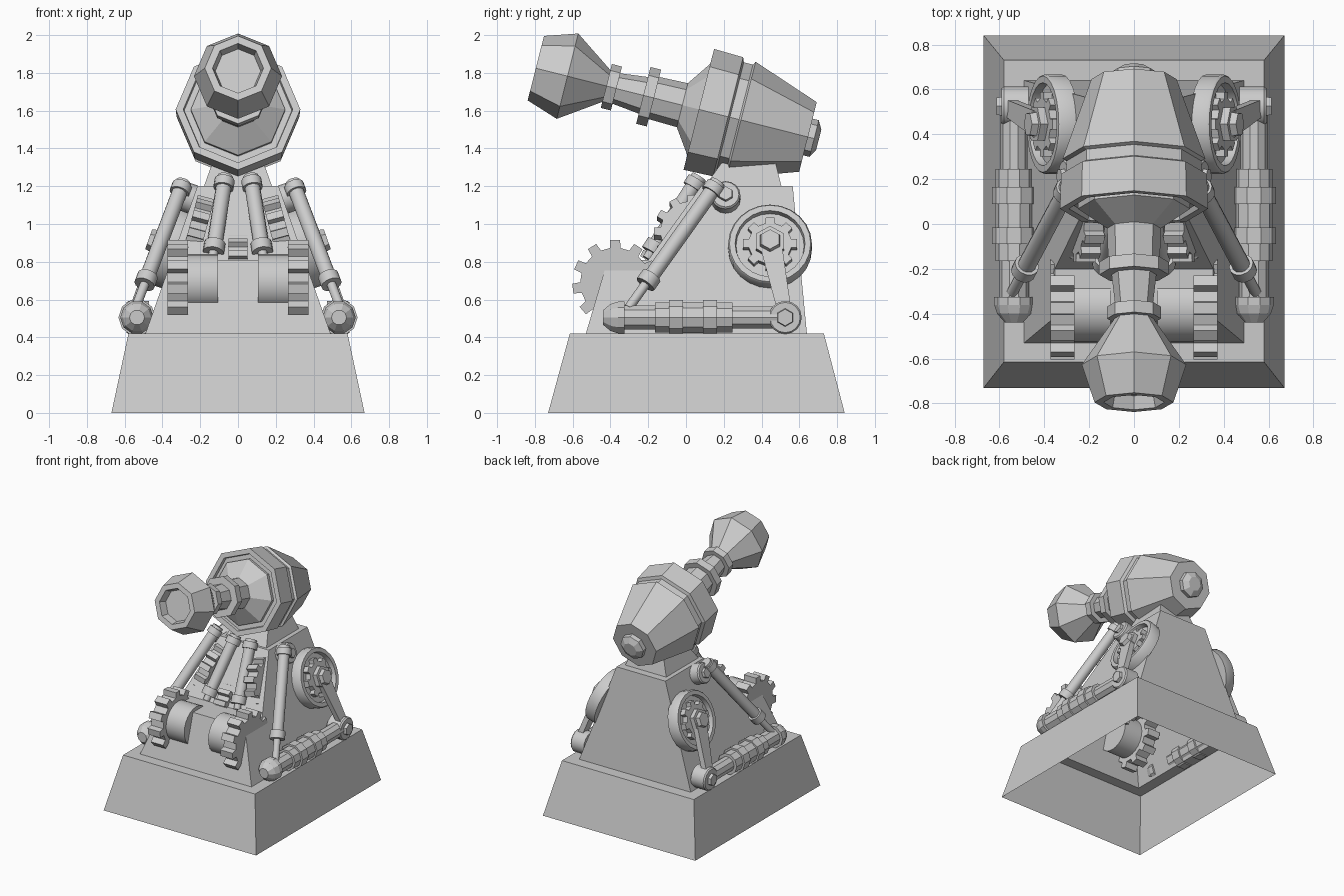
import bpy, bmesh, math
from mathutils import Vector, Matrix

if "Cube" in bpy.data.objects:
    bpy.data.objects.remove(bpy.data.objects["Cube"])

SLOPE = (0.49 - 0.215) / 0.78          # inward lean of the housing sides
TILT = math.atan(SLOPE)


def half_width(z):
    return 0.49 - (z - 0.42) * SLOPE


def finish(name, bm, matrix=None, mirror=False, smooth=False):
    if matrix:
        bm.transform(matrix)
    bmesh.ops.recalc_face_normals(bm, faces=bm.faces[:])
    me = bpy.data.meshes.new(name)
    bm.to_mesh(me)
    bm.free()
    ob = bpy.data.objects.new(name, me)
    bpy.context.collection.objects.link(ob)
    if mirror:
        ob.modifiers.new("mirror", 'MIRROR')
    if smooth:
        bpy.ops.object.select_all(action='DESELECT')
        ob.select_set(True)
        bpy.context.view_layer.objects.active = ob
        bpy.ops.object.shade_smooth_by_angle(angle=math.radians(35))
    return ob


def loft(loops, cap_start=True, cap_end=True):
    bm = bmesh.new()
    rings = [[bm.verts.new(p) for p in loop] for loop in loops]
    n = len(rings[0])
    for a, b in zip(rings, rings[1:]):
        for i in range(n):
            j = (i + 1) % n
            bm.faces.new((a[i], a[j], b[j], b[i]))
    if cap_start:
        bm.faces.new(rings[0])
    if cap_end:
        bm.faces.new(rings[-1])
    return bm


def lathe(profile, n, turn=0.0):
    """profile of (height, radius) around local z"""
    return loft([[(r * math.cos(turn + 2 * math.pi * i / n),
                   r * math.sin(turn + 2 * math.pi * i / n), h) for i in range(n)]
                 for h, r in profile])


def gear(r_out, r_in, teeth, h0, h1):
    pts = []
    for i in range(teeth):
        for f, r in ((-0.27, r_in), (-0.2, r_out), (0.2, r_out), (0.27, r_in)):
            a = 2 * math.pi * (i + f) / teeth
            pts.append((r * math.cos(a), r * math.sin(a)))
    return loft([[(x, y, h) for x, y in pts] for h in (h0, h1)])


def along(a, b):
    """frame at a with local z pointing to b, local x kept near the y-z plane"""
    z = (Vector(b) - Vector(a)).normalized()
    side = Vector((1, 0, 0)) if abs(z.x) < 0.8 else Vector((0, 0, 1))
    y = z.cross(side).normalized()
    x = y.cross(z)
    m = Matrix((x, y, z)).transposed().to_4x4()
    m.translation = Vector(a)
    return m


def side_frame(x, y, z, tilt=TILT):
    """frame on the right side, local z facing outward"""
    return along((x, y, z), (x + math.cos(tilt), y, z + math.sin(tilt)))


def rect(w, y0, y1, z):
    return [(-w, y0, z), (w, y0, z), (w, y1, z), (-w, y1, z)]


# Hollow plinth with a ledge
finish("plinth", loft([rect(0.67, -0.73, 0.84, 0), rect(0.58, -0.615, 0.73, 0.42),
                       rect(0.49, -0.53, 0.64, 0.42)], False, False))

# Stepped housing, open underneath
profile = [(-0.53, 0.42), (-0.415, 0.81), (-0.2, 0.81), (0.08, 1.2), (0.565, 1.2), (0.64, 0.42)]
bm = bmesh.new()
left = [bm.verts.new((-half_width(z), y, z)) for y, z in profile]
right = [bm.verts.new((half_width(z), y, z)) for y, z in profile]
bm.faces.new(left)
bm.faces.new(right)
for i in range(len(profile) - 1):
    bm.faces.new((left[i], left[i + 1], right[i + 1], right[i]))
finish("housing", bm)

# Neck under the barrel
finish("neck", loft([rect(0.18, 0.1, 0.505, 1.2), rect(0.13, 0.2, 0.47, 1.34)]))

# Octagonal barrel turned around a tilted axis
barrel = [(0.06, 0.12), (0.0, 0.135), (0.0, 0.176), (0.173, 0.233), (0.385, 0.087),
          (0.385, 0.12), (0.44, 0.12), (0.44, 0.083), (0.587, 0.1), (0.587, 0.155),
          (0.645, 0.155), (0.645, 0.115), (0.8, 0.12), (0.89, 0.25), (0.915, 0.25), (0.915, 0.285),
          (0.89, 0.29), (0.89, 0.33), (1.05, 0.325), (1.06, 0.3), (1.11, 0.3), (1.12, 0.318),
          (1.486, 0.19)]
axis = along((0, -0.795, 1.825), (0, -0.795 + 0.969, 1.825 - 0.245))
finish("barrel", lathe(barrel, 8), axis)
finish("barrel_rear_knob", lathe([(1.47, 0.1), (1.52, 0.1), (1.545, 0.055)], 8), axis)

# Front drive wheels: toothed wheel and roller
drive = along((0, -0.375, 0.69), (1, -0.375, 0.69))
finish("drive_gear", gear(0.228, 0.185, 11, 0.265, 0.372), drive, True)
finish("drive_roller", lathe([(0.105, 0.15), (0.265, 0.15)], 24), drive, True, True)

# Gears sunk in the sloping front
finish("slope_gear", gear(0.2, 0.165, 12, -0.045, 0.045),
       side_frame(0.22, 0.03, 0.95, math.radians(15)), True)
finish("centre_gear", gear(0.16, 0.13, 11, -0.05, 0.05),
       along((0, -0.09, 0.78), (1, -0.09, 0.78)))


# Struts: collared sleeve with a thin rod at the lower end
def strut(name, top, bottom, rod):
    length = (Vector(bottom) - Vector(top)).length
    prof = [(0, 0.042), (0.02, 0.042), (0.02, 0.054), (0.07, 0.054), (0.07, 0.041),
            (length - 0.06, 0.041), (length - 0.06, 0.056), (length, 0.056),
            (length, 0.025), (length + rod, 0.025)]
    finish(name, lathe(prof, 12), along(top, bottom), True, True)


strut("outer_strut", (0.29, 0.17, 1.22), (0.495, -0.215, 0.68), 0.16)
strut("inner_strut", (0.068, 0.07, 1.25), (0.13, -0.185, 0.85), 0.04)

# Small pivot boss on the upper side
boss = side_frame(half_width(1.13), 0.21, 1.13)
finish("strut_boss", lathe([(-0.02, 0.078), (0.07, 0.078), (0.08, 0.07)], 16), boss, True, True)
finish("strut_boss_nut", lathe([(0.07, 0.042), (0.1, 0.038)], 6), boss, True)

# Large side wheel with a recessed gear and hub
wheel = side_frame(half_width(0.87), 0.445, 0.87)
finish("side_wheel", lathe([(-0.01, 0.222), (0.07, 0.222), (0.08, 0.215), (0.08, 0.185),
                            (0.045, 0.18)], 24), wheel, True, True)
finish("side_wheel_gear", gear(0.145, 0.115, 8, 0.03, 0.085), wheel, True)
finish("side_wheel_hub", lathe([(0.05, 0.085), (0.12, 0.085), (0.12, 0.062), (0.15, 0.055)], 6),
       wheel, True)


# Crank arm from the wheel hub to the piston pivot
def arm_end(x, y, z, w, t):
    return [(x - t, y - w, z), (x + t, y - w, z), (x + t, y + w, z), (x - t, y + w, z)]


finish("crank_arm", loft([arm_end(0.425, 0.445, 0.91, 0.06, 0.022),
                          arm_end(0.565, 0.525, 0.52, 0.036, 0.022)]), None, True)

# Horizontal pistons with stepped collars and faceted nose
piston = [(-0.44, 0.04), (-0.4, 0.075), (-0.36, 0.088), (-0.325, 0.088), (-0.325, 0.066),
          (-0.165, 0.066), (-0.165, 0.083), (-0.09, 0.083), (-0.09, 0.098), (-0.015, 0.098),
          (-0.015, 0.085), (0.09, 0.085), (0.09, 0.098), (0.165, 0.098), (0.165, 0.083),
          (0.245, 0.083), (0.245, 0.06), (0.5, 0.06)]
finish("side_piston", lathe(piston, 10), along((0.535, 0, 0.505), (0.535, 1, 0.505)), True)

# Piston pivot
pivot = along((0.5, 0.525, 0.505), (1, 0.525, 0.505))
finish("piston_pivot", lathe([(-0.03, 0.088), (0.08, 0.088), (0.09, 0.08)], 16), pivot, True, True)
finish("piston_pivot_nut", lathe([(0.08, 0.05), (0.112, 0.044)], 6), pivot, True)
